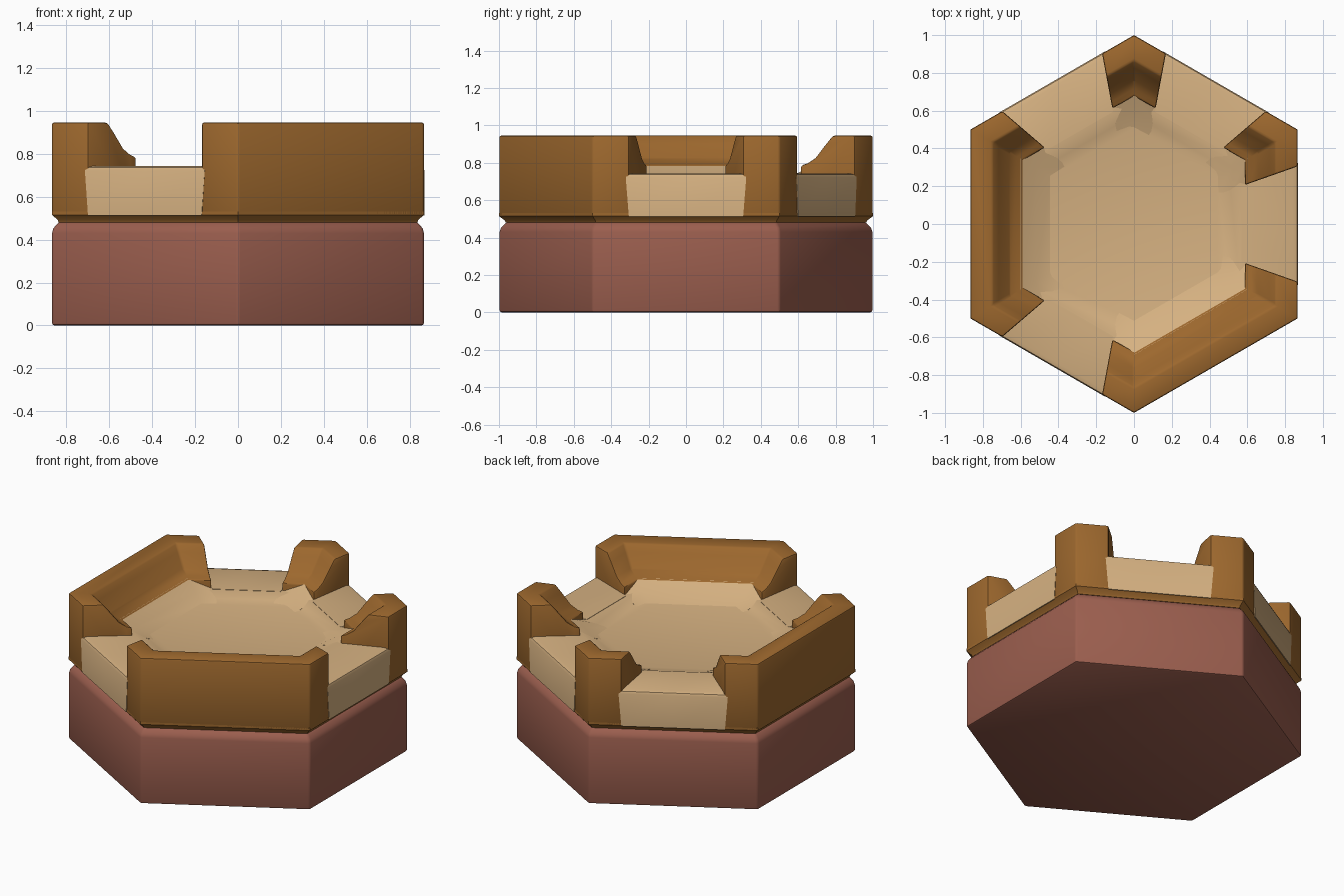
import bpy
import bmesh
from math import radians, degrees, cos, sin

if "Cube" in bpy.data.objects:
    bpy.data.objects.remove(bpy.data.objects["Cube"], do_unlink=True)


def material(name, colour):
    mat = bpy.data.materials.new(name)
    mat.use_nodes = True
    mat.diffuse_color = (*colour, 1)
    mat.node_tree.nodes["Principled BSDF"].inputs["Base Color"].default_value = (*colour, 1)
    return mat


BRICK = material("brick red", (0.33, 0.113, 0.077))
BROWN = material("wood brown", (0.337, 0.138, 0.027))
TAN = material("sand tan", (0.67, 0.44, 0.22))

CUT = 19.4           # half angle of each gap, seen from the centre
GAPS = (0, 60, 120, 240)
WALLS = ([CUT, 30, 60 - CUT],
         [60 + CUT, 90, 120 - CUT],
         [120 + CUT, 150, 210, 240 - CUT],
         [240 + CUT, 270, 330, 360 - CUT])


def hex_point(angle, apothem, z):
    """Point on a hexagon with corners at front and back."""
    off = (angle + 30) % 60 - 30
    r = apothem / cos(radians(off))
    return r * cos(radians(angle)), r * sin(radians(angle)), z


def finish(name, bm, mat, bevel):
    bmesh.ops.recalc_face_normals(bm, faces=bm.faces)
    if bevel:
        sharp = [e for e in bm.edges if degrees(e.calc_face_angle(0)) > 40]
        bmesh.ops.bevel(bm, geom=sharp, offset=bevel, segments=2,
                        profile=0.5, affect='EDGES', clamp_overlap=True)
    mesh = bpy.data.meshes.new(name)
    bm.to_mesh(mesh)
    bm.free()
    mesh.materials.append(mat)
    obj = bpy.data.objects.new(name, mesh)
    bpy.context.collection.objects.link(obj)
    bpy.ops.object.select_all(action='DESELECT')
    obj.select_set(True)
    bpy.context.view_layer.objects.active = obj
    bpy.ops.object.shade_smooth_by_angle(angle=radians(32))
    return obj


def hex_solid(name, profile, mat, bevel=0):
    """Stack of hexagon rings, capped at both ends."""
    bm = bmesh.new()
    rings = [[bm.verts.new(hex_point(30 + 60 * k, a, z)) for k in range(6)]
             for a, z in profile]
    for low, high in zip(rings, rings[1:]):
        for k in range(6):
            n = (k + 1) % 6
            bm.faces.new((low[k], low[n], high[n], high[k]))
    bm.faces.new(rings[0])
    bm.faces.new(rings[-1])
    return finish(name, bm, mat, bevel)


def hex_sweep(name, sections, mat, bevel=0):
    """Closed cross-sections, each a list of (angle, apothem, z), joined in a row."""
    bm = bmesh.new()
    rings = [[bm.verts.new(hex_point(*p)) for p in s] for s in sections]
    count = len(rings[0])
    for one, two in zip(rings, rings[1:]):
        for k in range(count):
            n = (k + 1) % count
            bm.faces.new((one[k], one[n], two[n], two[k]))
    bm.faces.new(rings[0])
    bm.faces.new(rings[-1])
    return finish(name, bm, mat, bevel)


# Lower block with a rounded shoulder
hex_solid("base_block", [(0.866, 0), (0.866, 0.43), (0.86, 0.452), (0.835, 0.482)],
          BRICK, 0.012)

# Continuous rim under the walls, with the groove chamfer
hex_solid("lower_rim", [(0.835, 0.48), (0.84, 0.492), (0.866, 0.515), (0.866, 0.53)], BROWN)

# Shallow dish floor
hex_solid("dish_floor", [(0.62, 0.52), (0.62, 0.736), (0.56, 0.736), (0.5, 0.712), (0.44, 0.70)],
          TAN)

# Wall pieces with a coved inner side, and the floor ramps at their feet
wall_profile = [(0.866, 0.51), (0.866, 0.945), (0.75, 0.945), (0.715, 0.90),
                (0.66, 0.825), (0.62, 0.797), (0.587, 0.785), (0.587, 0.51)]
ramp_middle = [(0.44, 0.699), (0.52, 0.737), (0.6, 0.79), (0.6, 0.66), (0.44, 0.66)]
ramp_end = [(0.44, 0.698), (0.52, 0.719), (0.6, 0.737), (0.6, 0.66), (0.44, 0.66)]
for i, angles in enumerate(WALLS, 1):
    hex_sweep(f"wall_{i}", [[(t, a, z) for a, z in wall_profile] for t in angles], BROWN, 0.01)
    sections = []
    for t in angles:
        profile = ramp_end if t in (angles[0], angles[-1]) else ramp_middle
        sections.append([(t, a, z) for a, z in profile])
    hex_sweep(f"floor_ramp_{i}", sections, TAN)

# Sills filling the gaps, slightly wider at the top of the outer face
sill_profile = [(0.868, 0.512, 1.0), (0.868, 0.722, 1.05), (0.862, 0.736, 1.03),
                (0.84, 0.743, 1.0), (0.57, 0.738, 1.0), (0.57, 0.512, 1.0)]
for i, middle in enumerate(GAPS, 1):
    hex_sweep(f"gap_sill_{i}",
              [[(middle + side * CUT * spread, a, z) for a, z, spread in sill_profile]
               for side in (-1, 0, 1)], TAN)
